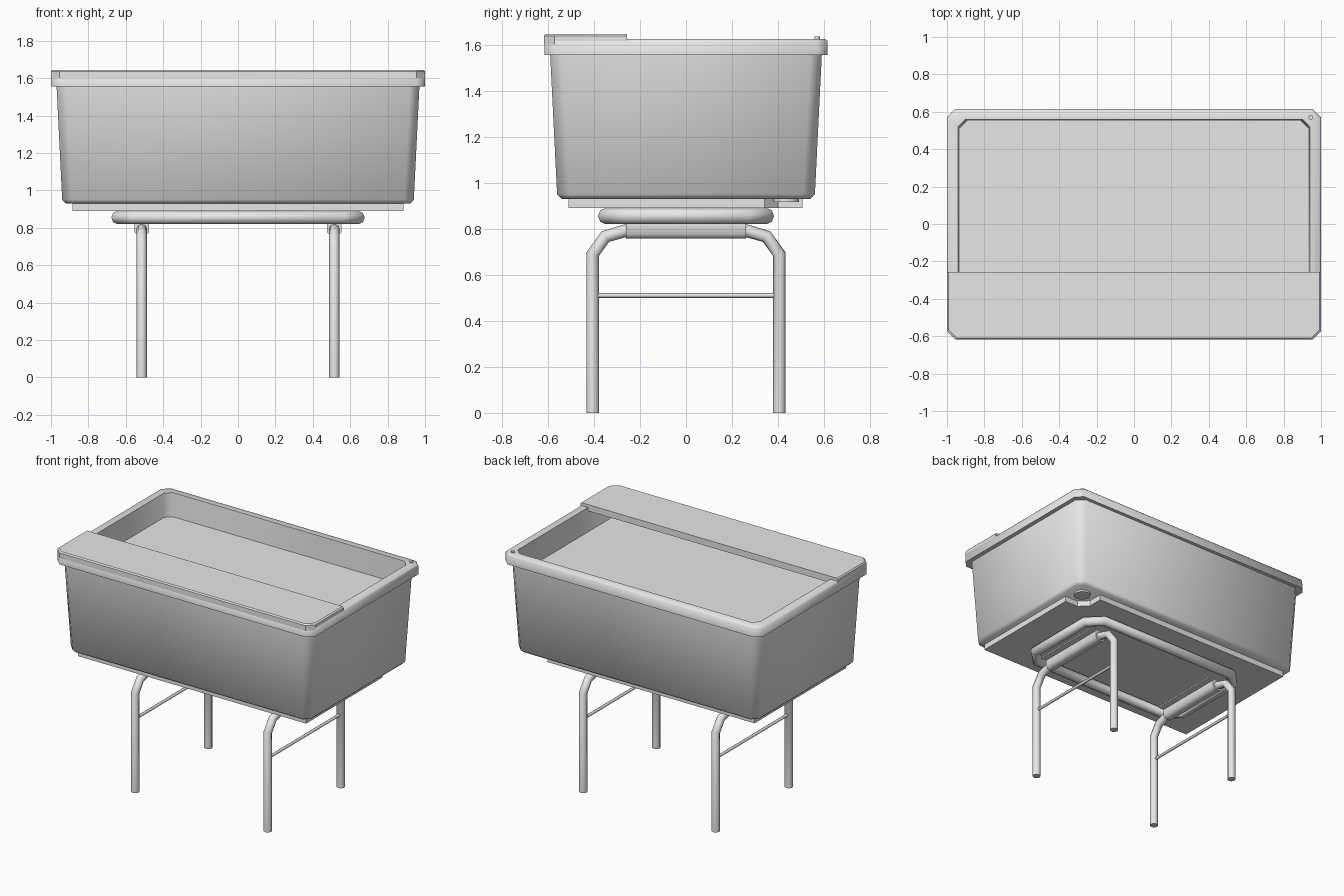
import bpy
import bmesh
import math
from mathutils import Matrix

cube = bpy.data.objects.get("Cube")
if cube:
    bpy.data.objects.remove(cube, do_unlink=True)

grey = bpy.data.materials.new("plain_grey")
grey.use_nodes = True
grey.diffuse_color = (0.8, 0.8, 0.8, 1)
grey.node_tree.nodes["Principled BSDF"].inputs["Base Color"].default_value = grey.diffuse_color


def finish(name, mesh, angle=50):
    mesh.materials.clear()
    mesh.materials.append(grey)
    mesh.shade_smooth()
    mesh.set_sharp_from_angle(angle=math.radians(angle))
    obj = bpy.data.objects.new(name, mesh)
    bpy.context.collection.objects.link(obj)
    return obj


def from_bmesh(name, bm, angle=50):
    bmesh.ops.recalc_face_normals(bm, faces=bm.faces)
    mesh = bpy.data.meshes.new(name)
    bm.to_mesh(mesh)
    bm.free()
    return finish(name, mesh, angle)


def chamfered_rect(hx, hy, c):
    return [(hx, c - hy), (hx, hy - c), (hx - c, hy), (c - hx, hy),
            (-hx, hy - c), (-hx, c - hy), (c - hx, -hy), (hx - c, -hy)]


def loft(name, rings, angle=50):
    """Join outlines given as (list of xy, z) and cap both ends."""
    bm = bmesh.new()
    loops = [[bm.verts.new((x, y, z)) for x, y in pts] for pts, z in rings]
    for a, b in zip(loops, loops[1:]):
        n = len(a)
        for i in range(n):
            j = (i + 1) % n
            bm.faces.new((a[i], a[j], b[j], b[i]))
    bm.faces.new(loops[0][::-1])
    bm.faces.new(loops[-1])
    return from_bmesh(name, bm, angle)


def tube(name, points, radius, closed=False):
    curve = bpy.data.curves.new(name + "_path", "CURVE")
    curve.dimensions = "3D"
    curve.bevel_depth = radius
    curve.bevel_resolution = 2
    curve.use_fill_caps = True
    spline = curve.splines.new("POLY")
    spline.points.add(len(points) - 1)
    for p, co in zip(spline.points, points):
        p.co = (*co, 1)
    spline.use_cyclic_u = closed
    temp = bpy.data.objects.new(name + "_temp", curve)
    bpy.context.collection.objects.link(temp)
    depsgraph = bpy.context.evaluated_depsgraph_get()
    mesh = bpy.data.meshes.new_from_object(temp.evaluated_get(depsgraph))
    bpy.data.objects.remove(temp, do_unlink=True)
    return finish(name, mesh)


def cylinder(name, radius, depth, location):
    bm = bmesh.new()
    bmesh.ops.create_cone(bm, cap_ends=True, segments=16, radius1=radius, radius2=radius,
                          depth=depth, matrix=Matrix.Translation(location))
    return from_bmesh(name, bm)


# Tub: tapered outside, overhanging rim, inner walls and floor
tub_profile = [
    (0.92, 0.54, 0.04, 0.93),
    (0.94, 0.56, 0.05, 0.95),
    (0.97, 0.59, 0.05, 1.555),
    (1.0, 0.615, 0.045, 1.555),
    (1.0, 0.615, 0.045, 1.615),
    (0.99, 0.605, 0.045, 1.625),
    (0.94, 0.56, 0.04, 1.625),
    (0.91, 0.53, 0.04, 1.0),
]
loft("tub", [(chamfered_rect(x, y, c), z) for x, y, c, z in tub_profile])

# Water surface inside the tub
loft("water", [(chamfered_rect(0.935, 0.555, 0.04), z) for z in (1.45, 1.46)])

# Front shelf lying on the rim
def shelf_outline(inset):
    front, back, half, c = inset - 0.617, -0.257, 1.0 - inset, 0.045
    return [(half, front + c), (half, back), (-half, back), (-half, front + c),
            (c - half, front), (half - c, front)]

loft("front_shelf", [(shelf_outline(i), z) for i, z in ((0, 1.6), (0, 1.637), (0.008, 1.645))], 30)

# Base plate with one corner cut away around the drain
base = [(0.885, -0.51), (0.885, 0.34), (0.78, 0.34), (0.72, 0.4), (0.72, 0.505),
        (-0.885, 0.505), (-0.885, -0.51)]
loft("base_plate", [(base, 0.89), (base, 0.935)], 30)
cylinder("drain", 0.055, 0.02, (0.82, 0.435, 0.927))

# Small peg at the rim corner
cylinder("corner_peg", 0.012, 0.02, (0.945, 0.57, 1.624))

# Tube ring under the base
tube("support_ring", [(x, y, 0.855) for x, y in chamfered_rect(0.645, 0.35, 0.09)], 0.035, True)

# Leg frames, each with a crossbar and a mounting channel
half_leg = [(0.405, 0), (0.405, 0.69), (0.35, 0.766), (0.26, 0.792)]
leg_path = [(-y, z) for y, z in half_leg] + half_leg[::-1]
channel = [(-0.08, 0.83), (-0.08, 0.82), (-0.038, 0.82), (-0.038, 0.775), (-0.02, 0.757),
           (0.02, 0.757), (0.038, 0.775), (0.038, 0.82), (0.08, 0.82), (0.08, 0.83)]
for side, sx in (("right", -0.515), ("left", 0.515)):
    tube(side + "_leg_frame", [(sx, y, z) for y, z in leg_path], 0.028)
    tube(side + "_crossbar", [(sx, -0.39, 0.51), (sx, 0.39, 0.51)], 0.01)
    bm = bmesh.new()
    ends = [[bm.verts.new((sx + x, y, z)) for x, z in channel] for y in (-0.26, 0.26)]
    for i in range(len(channel)):
        j = (i + 1) % len(channel)
        bm.faces.new((ends[0][i], ends[0][j], ends[1][j], ends[1][i]))
    for end in ends:
        bm.faces.new(end)
    from_bmesh(side + "_mounting_channel", bm)
